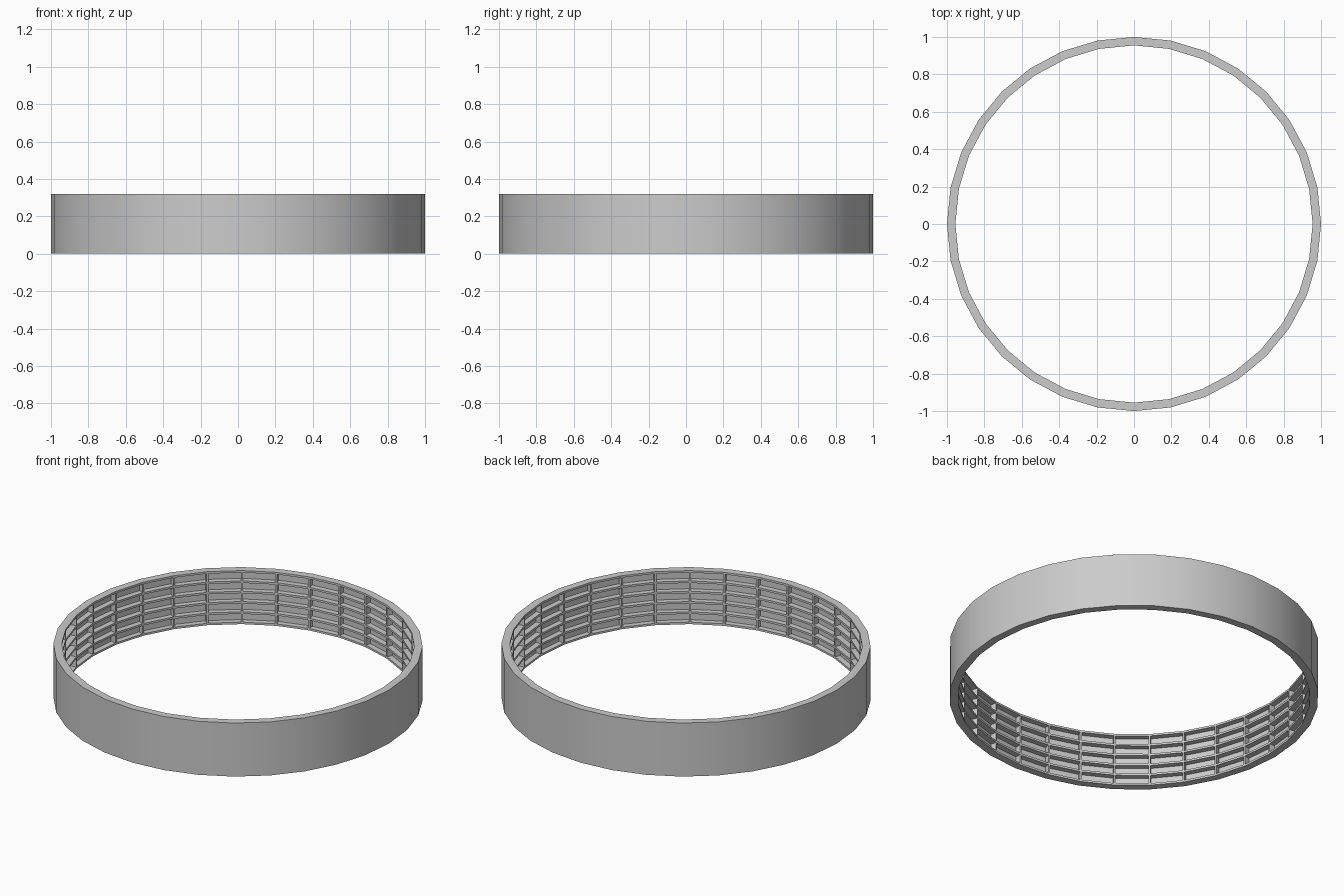
import bpy, bmesh, math
from mathutils import Matrix, Vector

if "Cube" in bpy.data.objects:
    bpy.data.objects.remove(bpy.data.objects["Cube"], do_unlink=True)

SIDES = 32
OUTER, SKIN, INNER = 1.0, 0.988, 0.955
HEIGHT, BAYS, PLATE = 0.32, 5, 0.012
PITCH = (HEIGHT - PLATE) / BAYS

grey = bpy.data.materials.new("light_grey")
grey.use_nodes = True
colour = (0.6, 0.6, 0.6, 1)
grey.diffuse_color = colour
grey.node_tree.nodes["Principled BSDF"].inputs["Base Color"].default_value = colour


def make_object(name, bm):
    bmesh.ops.recalc_face_normals(bm, faces=bm.faces)
    mesh = bpy.data.meshes.new(name)
    bm.to_mesh(mesh)
    bm.free()
    mesh.materials.append(grey)
    obj = bpy.data.objects.new(name, mesh)
    bpy.context.collection.objects.link(obj)
    return obj


# Ring wall: comb-shaped section with inward shelves, swept round the axis
profile = [(OUTER, HEIGHT), (OUTER, 0)]
for i in range(BAYS + 1):
    z = i * PITCH
    if i > 0:
        profile.append((SKIN, z))
    profile += [(INNER, z), (INNER, z + PLATE)]
    if i < BAYS:
        profile.append((SKIN, z + PLATE))

bm = bmesh.new()
loops = []
for s in range(SIDES):
    a = math.tau * s / SIDES
    loops.append([bm.verts.new((r * math.cos(a), r * math.sin(a), z)) for r, z in profile])
n = len(profile)
for s in range(SIDES):
    here, there = loops[s], loops[(s + 1) % SIDES]
    for k in range(n):
        face = bm.faces.new((here[k], there[k], there[(k + 1) % n], here[(k + 1) % n]))
        face.smooth = k == 0  # only the outside is rounded
for edge in bm.edges:
    edge.smooth = all(f.smooth for f in edge.link_faces)
make_object("ribbed_ring", bm)

# Upright ribs: one thin plate at every corner of the ring
bm = bmesh.new()
r0, r1 = INNER - 0.0005, SKIN + 0.004
for s in range(SIDES):
    place = (Matrix.Rotation(math.tau * s / SIDES, 4, "Z")
             @ Matrix.Translation(Vector(((r0 + r1) / 2, 0, HEIGHT / 2)))
             @ Matrix.Diagonal((r1 - r0, 0.01, HEIGHT - 0.004, 1)))
    bmesh.ops.create_cube(bm, size=1, matrix=place)
make_object("upright_ribs", bm)
